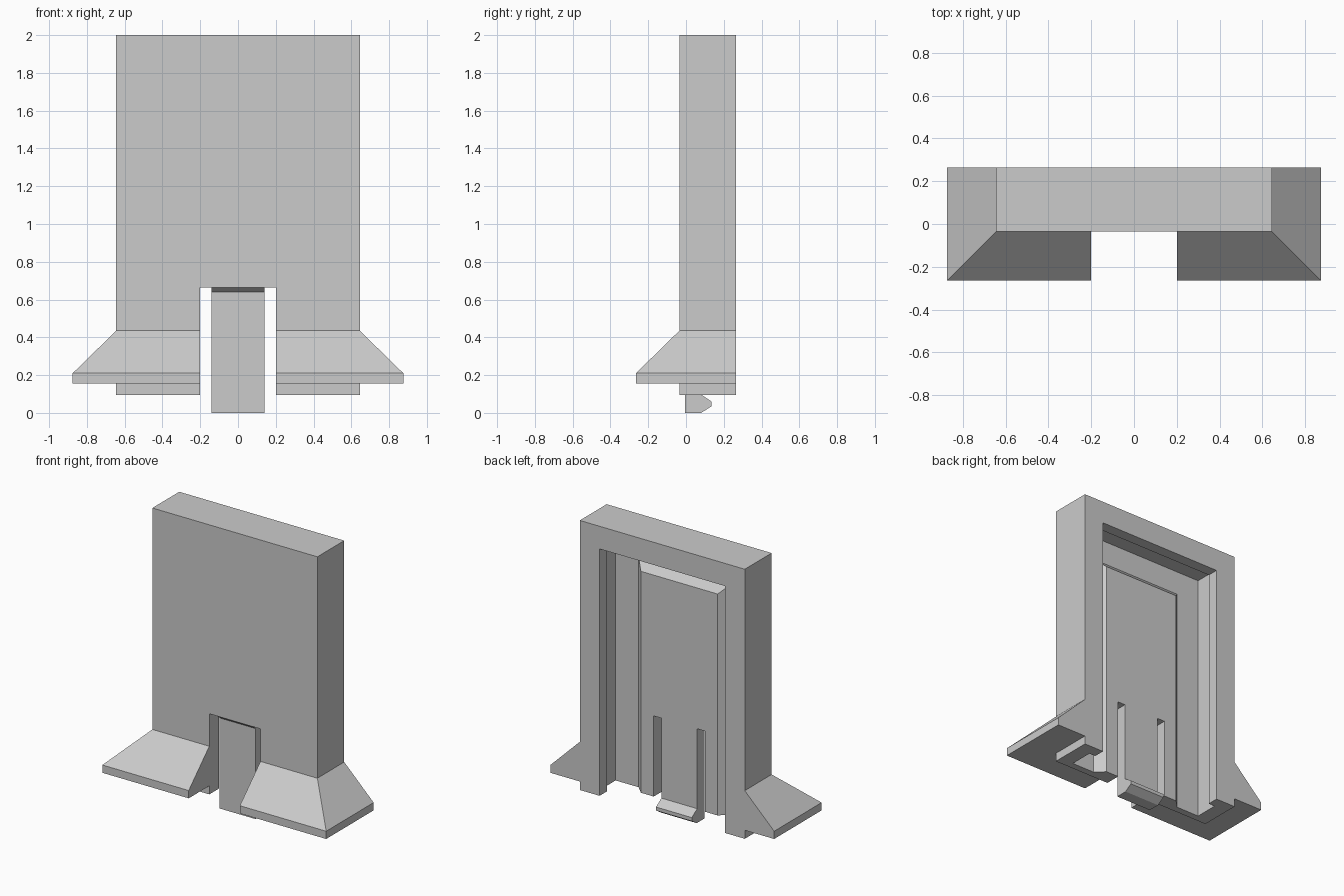
import bpy
import bmesh

cube = bpy.data.objects.get("Cube")
if cube:
    bpy.data.objects.remove(cube, do_unlink=True)

GREY = (0.6, 0.6, 0.6, 1.0)
grey = bpy.data.materials.new("plain grey")
grey.use_nodes = True
grey.diffuse_color = GREY
grey.node_tree.nodes["Principled BSDF"].inputs["Base Color"].default_value = GREY


def loft(name, rings, axis):
    """Solid through matching 2D rings; each ring is (position on axis, points)."""
    place = {
        "x": lambda p, d: (d, p[0], p[1]),
        "y": lambda p, d: (p[0], d, p[1]),
        "z": lambda p, d: (p[0], p[1], d),
    }[axis]
    bm = bmesh.new()
    loops = [[bm.verts.new(place(p, d)) for p in pts] for d, pts in rings]
    n = len(loops[0])
    for a, b in zip(loops, loops[1:]):
        for i in range(n):
            j = (i + 1) % n
            bm.faces.new((a[i], a[j], b[j], b[i]))
    bm.faces.new(loops[0])
    bm.faces.new(loops[-1])
    bmesh.ops.recalc_face_normals(bm, faces=bm.faces)
    mesh = bpy.data.meshes.new(name)
    bm.to_mesh(mesh)
    bm.free()
    mesh.materials.append(grey)
    obj = bpy.data.objects.new(name, mesh)
    bpy.context.collection.objects.link(obj)
    return obj


BASE = 0.095      # underside of the body
FRONT, FLOOR, BACK = -0.035, 0.015, 0.265
HALF, TOP = 0.645, 2.0
SLOT, SLOT_TOP = 0.2, 0.665


def arch(outer, outer_top, inner, inner_top):
    """Upside-down U outline, open at the bottom."""
    return [(-outer, BASE), (-outer, outer_top), (outer, outer_top), (outer, BASE),
            (inner, BASE), (inner, inner_top), (-inner, inner_top), (-inner, BASE)]


# Front plate with the tab opening
plate = arch(HALF, TOP, SLOT, SLOT_TOP)
loft("front_plate", [(FRONT, plate), (FLOOR, plate)], "y")

# Rear frame: wider cavity behind a narrower lip
wall = arch(HALF, TOP, 0.54, 1.89)
loft("frame_wall", [(FLOOR, wall), (0.185, wall)], "y")
lip = arch(HALF, TOP, 0.49, 1.84)
loft("frame_lip", [(0.185, lip), (BACK, lip)], "y")

# Raised rear panel with sloped edges
loft("raised_panel", [(FLOOR, arch(0.36, 1.72, SLOT, SLOT_TOP)),
                      (0.075, arch(0.30, 1.66, SLOT, SLOT_TOP))], "y")

# Spring tab with a hook at its foot
tab = [(-0.005, 0), (0.08, 0), (0.135, 0.035), (0.135, 0.06), (0.075, 0.1),
       (0.075, SLOT_TOP), (FRONT, SLOT_TOP), (-0.005, 0.64)]
loft("hook_tab", [(-0.14, tab), (0.14, tab)], "x")


# Sloped foot flange wrapping the front and side, mirrored to the other side
def flange(x, y):
    return [(SLOT, y), (x, y), (x, BACK), (0.63, BACK), (0.63, -0.02), (SLOT, -0.02)]


wide = flange(0.875, -0.265)
foot = loft("foot_flange", [(0.155, wide), (0.21, wide), (0.435, flange(HALF, FRONT))], "z")
mirror = foot.modifiers.new("mirror", "MIRROR")
mirror.use_axis = (True, False, False)
